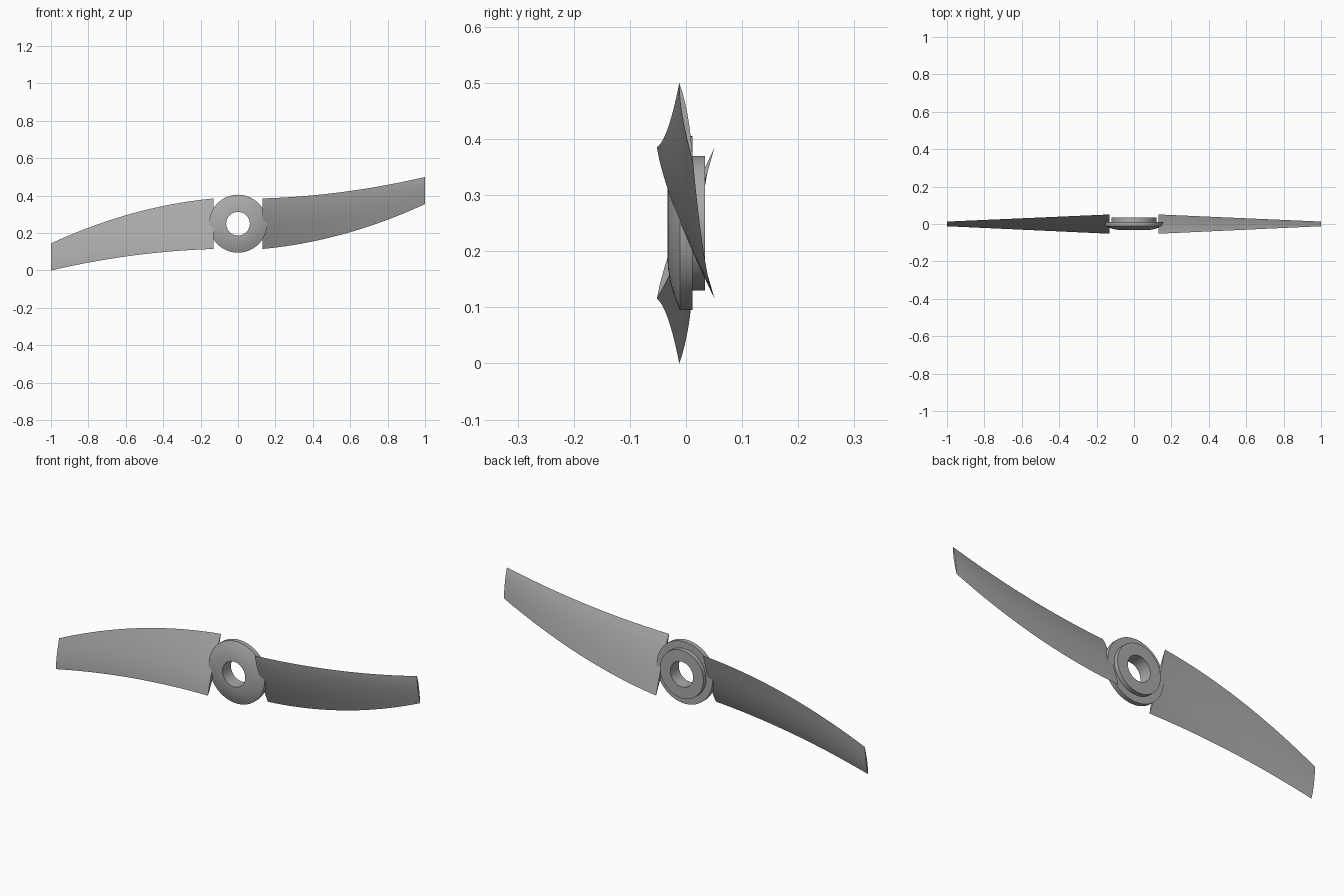
import bpy, bmesh
from math import sin, cos, pi

if "Cube" in bpy.data.objects:
    bpy.data.objects.remove(bpy.data.objects["Cube"])

CENTRE_Z = 0.25
ROOT, TIP = 0.13, 1.0

grey = bpy.data.materials.new("mid grey")
grey.use_nodes = True
colour = (0.4, 0.4, 0.4, 1)
grey.diffuse_color = colour
grey.node_tree.nodes["Principled BSDF"].inputs["Base Color"].default_value = colour


def finish(bm, name):
    bmesh.ops.recalc_face_normals(bm, faces=bm.faces)
    mesh = bpy.data.meshes.new(name)
    bm.to_mesh(mesh)
    bm.free()
    mesh.materials.append(grey)
    obj = bpy.data.objects.new(name, mesh)
    obj.location.z = CENTRE_Z
    bpy.context.collection.objects.link(obj)
    bpy.ops.object.select_all(action='DESELECT')
    obj.select_set(True)
    bpy.context.view_layer.objects.active = obj
    bpy.ops.object.shade_smooth_by_angle(angle=pi / 6)
    return obj


def bridge(bm, a, b):
    for i in range(len(a)):
        j = (i + 1) % len(a)
        bm.faces.new((a[i], a[j], b[j], b[i]))


def blade_section(bm, t, n=10):
    """Twisted, tapering aerofoil loop at span fraction t."""
    x = ROOT + (TIP - ROOT) * t
    top_z = 0.135 + 0.027 * t + 0.088 * t * t
    low_z = -0.135 + 0.08 * t + 0.16 * t * t
    top_y = -0.052 + 0.04 * t
    low_y = 0.051 - 0.038 * t
    thick = 0.01 - 0.005 * t
    loop = []
    for k in range(2 * n):
        u = k / n if k <= n else 2 - k / n
        side = -1 if k < n else 1
        y = top_y + (low_y - top_y) * u + side * thick * sin(pi * u ** 0.8)
        loop.append(bm.verts.new((x, y, top_z + (low_z - top_z) * u)))
    return loop


# Blades: lofted once, then repeated half a turn round the hub
bm = bmesh.new()
sections = [blade_section(bm, i / 20) for i in range(21)]
for a, b in zip(sections, sections[1:]):
    bridge(bm, a, b)
bm.faces.new(sections[0])
bm.faces.new(sections[-1])
left_blade = finish(bm, "left_blade")
right_blade = left_blade.copy()
right_blade.name = "right_blade"
right_blade.rotation_euler.y = pi
bpy.context.collection.objects.link(right_blade)

# Hub: domed front, rim, rear boss and a through bore (radius, y)
profile = [(0.063, -0.033), (0.08, -0.032), (0.105, -0.028), (0.13, -0.021),
           (0.155, -0.011), (0.155, 0.012), (0.12, 0.012), (0.12, 0.034),
           (0.063, 0.034)]
bm = bmesh.new()
steps = 64
rings = [[bm.verts.new((r * cos(2 * pi * i / steps), y, r * sin(2 * pi * i / steps)))
          for i in range(steps)] for r, y in profile]
for a, b in zip(rings, rings[1:] + rings[:1]):
    bridge(bm, a, b)
finish(bm, "hub")
